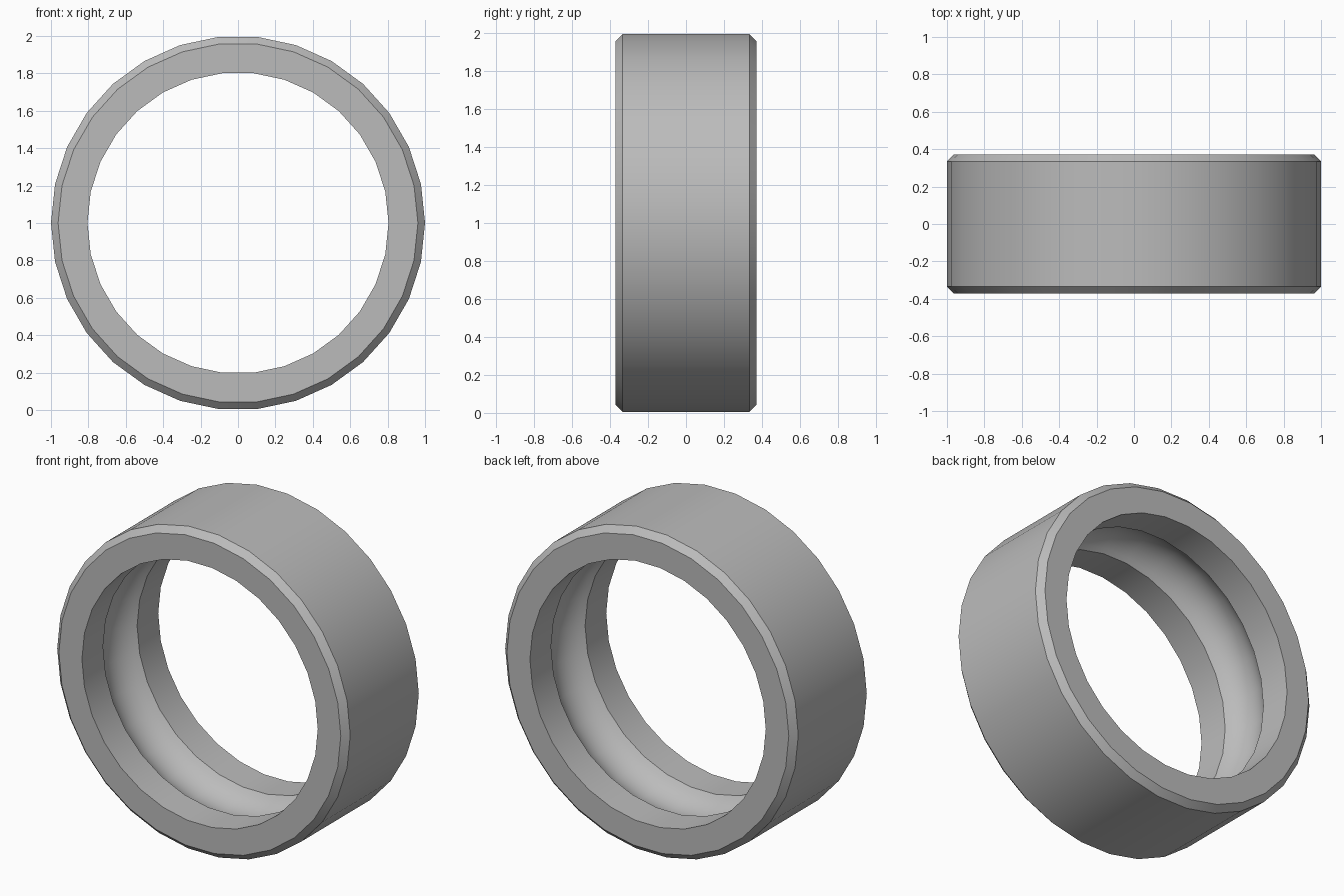
import bpy, bmesh, math

if "Cube" in bpy.data.objects:
    bpy.data.objects.remove(bpy.data.objects["Cube"])

SIDES = 30
OUTER, INNER = 1.0, 0.805
HALF = 0.372            # half width of the ring
CHAMFER = 0.038
GROOVE_HALF = 0.166     # half width of the ball groove
BALL = 0.2              # radius of the groove arc
ARC_STEPS = 12

# Cross-section as (radius, y): chamfered outside, lands and round groove inside
profile = [
    (INNER, -HALF),
    (OUTER - CHAMFER, -HALF),
    (OUTER, -HALF + CHAMFER),
    (OUTER, HALF - CHAMFER),
    (OUTER - CHAMFER, HALF),
    (INNER, HALF),
]
half_angle = math.asin(GROOVE_HALF / BALL)
arc_centre = INNER - BALL * math.cos(half_angle)
for i in range(ARC_STEPS + 1):
    a = half_angle * (1 - 2 * i / ARC_STEPS)
    profile.append((arc_centre + BALL * math.cos(a), BALL * math.sin(a)))

# Turn the cross-section around the y axis
bm = bmesh.new()
loops = []
for s in range(SIDES):
    t = 2 * math.pi * s / SIDES
    loops.append([bm.verts.new((r * math.cos(t), y, 1 + r * math.sin(t)))
                  for r, y in profile])
n = len(profile)
for s in range(SIDES):
    a, b = loops[s], loops[(s + 1) % SIDES]
    for i in range(n):
        j = (i + 1) % n
        bm.faces.new((a[i], a[j], b[j], b[i]))
bmesh.ops.recalc_face_normals(bm, faces=bm.faces)

mesh = bpy.data.meshes.new("bearing_outer_ring")
bm.to_mesh(mesh)
bm.free()
ring = bpy.data.objects.new("bearing_outer_ring", mesh)
bpy.context.collection.objects.link(ring)

# Plain steel grey
steel = bpy.data.materials.new("steel_grey")
steel.diffuse_color = (0.5, 0.5, 0.5, 1)
steel.use_nodes = True
steel.node_tree.nodes["Principled BSDF"].inputs["Base Color"].default_value = steel.diffuse_color
mesh.materials.append(steel)

# Smooth around the ring, sharp at chamfers and groove edges
bpy.context.view_layer.objects.active = ring
ring.select_set(True)
bpy.ops.object.shade_smooth_by_angle(angle=math.radians(30))
